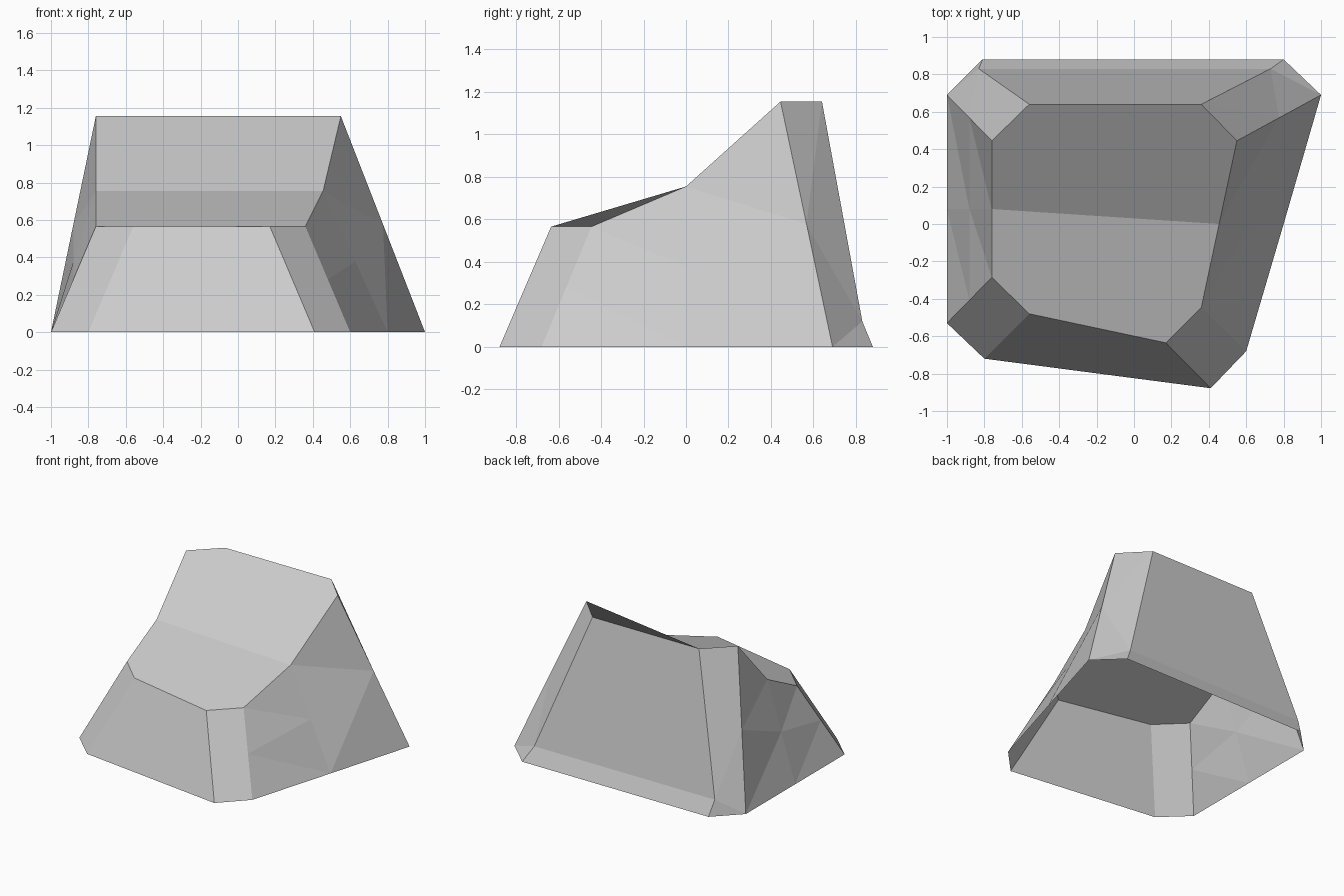
import bpy, bmesh

cube = bpy.data.objects.get("Cube")
if cube:
    bpy.data.objects.remove(cube, do_unlink=True)

# Single stone grey
stone = bpy.data.materials.new("stone_grey")
stone.use_nodes = True
colour = (0.6, 0.6, 0.6, 1)
stone.diffuse_color = colour
stone.node_tree.nodes["Principled BSDF"].inputs["Base Color"].default_value = colour

LOW, KINK, HIGH, LIP = 0.566, 0.755, 1.155, 0.12
bm = bmesh.new()


def ring(z, *points):
    return [bm.verts.new((x, y, z)) for x, y in points]


def faces(*groups):
    return [bm.faces.new(group) for group in groups]


def column(bottom, top):
    """A wall upright with a vertex halfway up."""
    return bottom, bm.verts.new((bottom.co + top.co) / 2), top


def wall(*columns):
    """Two rows of panels between neighbouring uprights."""
    panels = []
    for a, b in zip(columns, columns[1:]):
        panels += faces((a[0], b[0], b[1], a[1]), (a[1], b[1], b[2], a[2]))
    return panels


# Ground outline, counter-clockwise from the front right corner
g1, g2, g3, g4, g_left, g5, g6, g7, g8, g_right = ring(
    0, (-1, -.53), (-.8, -.72), (.41, -.878), (.6, -.68), (.8, 0),
    (1, .69), (.8, .88), (-.81, .88), (-1, .69), (-1, .08))

# Upper outline: low front lip, bend line and high back edge
f1, f2, f3, f4 = ring(LOW, (-.76, -.285), (-.56, -.48), (.17, -.635), (.36, -.445))
k_left, k_right = ring(KINK, (.455, 0), (-.76, .08))
t4, t3, t2, t1 = ring(HIGH, (.55, .445), (.36, .64), (-.56, .64), (-.76, .445))
p_left, p_right = ring(LIP, (.73, .83), (-.83, .83))

# Bent top: front facet and steeper back facet
faces((f4, k_left, k_right, f1, f2, f3), (t3, t2, t1, k_right, k_left, t4))

# Side walls, creased halfway up and along the middle
left = [column(g4, f4), column(g_left, k_left), column(g5, t4)]
right = [column(g8, t1), column(g_right, k_right), column(g1, f1)]
creased = wall(*left) + wall(*right)

# Front wall and its two corner bevels
faces((g1, g2, f2, f1, right[2][1]), (g2, g3, f3, f2), (g3, g4, left[0][1], f4, f3))

# Back wall and its lower strip
faces((p_left, p_right, t2, t3), (g6, g7, p_right, p_left))

# Back corner bevels, creased at half height
m_left, m_right = left[2][1], right[0][1]
creased += faces((m_left, p_left, t3, t4), (g5, g6, p_left, m_left),
                 (p_right, m_right, t1, t2), (g7, g8, m_right, p_right))
bmesh.ops.triangulate(bm, faces=creased, quad_method="SHORT_EDGE")

mesh = bpy.data.meshes.new("rock_shell")
bm.to_mesh(mesh)
bm.free()
mesh.materials.append(stone)
rock = bpy.data.objects.new("rock_shell", mesh)
bpy.context.collection.objects.link(rock)
